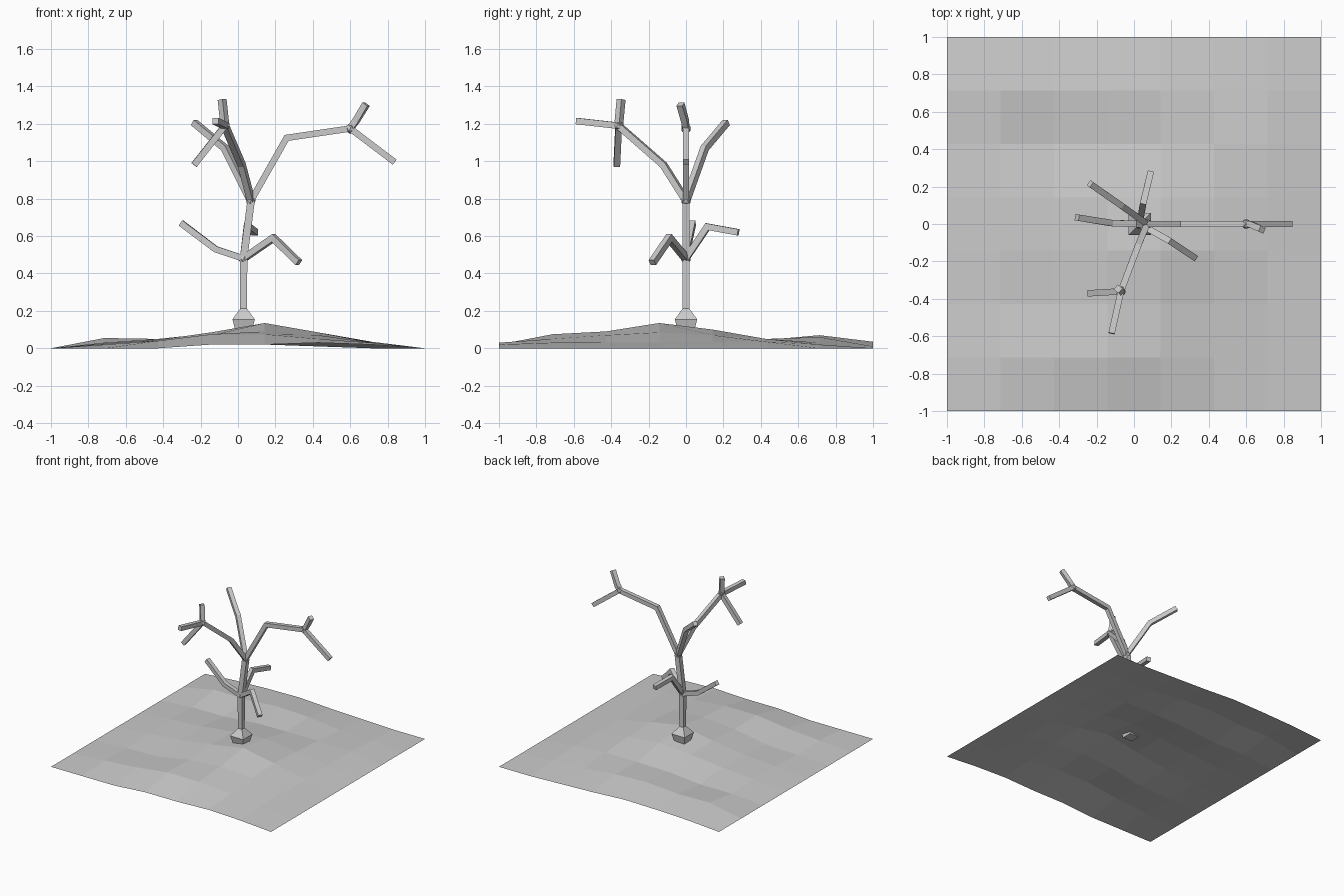
import bpy, bmesh
from mathutils import Vector

if "Cube" in bpy.data.objects:
    bpy.data.objects.remove(bpy.data.objects["Cube"])

def finish(bm, name):
    bmesh.ops.recalc_face_normals(bm, faces=bm.faces)
    me = bpy.data.meshes.new(name)
    bm.to_mesh(me)
    bm.free()
    ob = bpy.data.objects.new(name, me)
    bpy.context.collection.objects.link(ob)
    return ob

def sweep(bm, pts, radii):
    """Four-sided tube along a path, capped at both ends."""
    pts = [Vector(p) for p in pts]
    rings = []
    for i, p in enumerate(pts):
        a = (p - pts[i - 1]).normalized() if i else None
        b = (pts[i + 1] - p).normalized() if i < len(pts) - 1 else None
        a, b = a or b, b or a
        t = (a + b).normalized()
        side = t.cross(Vector((0, 0, 1)))
        side = side.normalized() if side.length > 0.02 else Vector((0, -1, 0))
        up = side.cross(t) / max(0.6, t.dot(a))
        r = radii[i]
        rings.append([bm.verts.new(p + (side * u + up * v) * r)
                      for u, v in ((1, 1), (-1, 1), (-1, -1), (1, -1))])
    for q, s in zip(rings, rings[1:]):
        for k in range(4):
            bm.faces.new((q[k], q[(k + 1) % 4], s[(k + 1) % 4], s[k]))
    bm.faces.new(rings[0])
    bm.faces.new(rings[-1])

# rolling ground: heights in hundredths, rows from front to back
HEIGHTS = [
    [0, 0, 0, 2, 2, 3, 2, 0],
    [0, 2, 4, 7.5, 7.5, 5, 3, 0],
    [0, 1, 2, 7, 9, 7, 3, 0],
    [0, 2.5, 4.5, 8.5, 13.5, 8.5, 3, 0],
    [0, 3, 5, 8, 10, 7, 3.5, 0],
    [0, 2, 2, 4.5, 5, 5, 3.5, 0],
    [0, 5.5, 5, 7, 6, 3, 2, 0],
    [0, 2, 3, 3.5, 2, 1, 0, 0],
]
bm = bmesh.new()
grid = [[bm.verts.new((-1 + 2 * i / 7, -1 + 2 * j / 7, h / 100))
         for i, h in enumerate(row)] for j, row in enumerate(HEIGHTS)]
for j in range(7):
    for i in range(7):
        bm.faces.new((grid[j][i], grid[j][i + 1], grid[j + 1][i + 1], grid[j + 1][i]))
finish(bm, "ground")

# trunk with its flared root
LOW, HIGH = (0.03, 0, 0.48), (0.07, 0, 0.79)
bm = bmesh.new()
sweep(bm, [(0.03, 0, 0.085), (0.03, 0, 0.155), (0.03, 0, 0.212), LOW, HIGH],
      [0.042, 0.06, 0.018, 0.02, 0.02])
finish(bm, "trunk")

# branches
FORK_R, FORK_F = (0.60, 0, 1.175), (-0.07, -0.36, 1.19)
PATHS = [
    [HIGH, (0.26, 0, 1.125), FORK_R],
    [FORK_R, (0.63, -0.005, 1.215), (0.685, -0.03, 1.305)],
    [FORK_R, (0.838, 0, 0.995)],
    [HIGH, (0.02, -0.12, 0.98), FORK_F],
    [FORK_F, (-0.12, -0.585, 1.215)],
    [FORK_F, (-0.085, -0.347, 1.33)],
    [FORK_F, (-0.235, -0.37, 0.98)],
    [HIGH, (-0.07, 0.10, 1.07), (-0.235, 0.215, 1.207)],
    [LOW, (-0.12, 0.005, 0.53), (-0.305, 0.035, 0.67)],
    [LOW, (0.19, -0.09, 0.59), (0.325, -0.18, 0.458)],
    [LOW, (0.05, 0.115, 0.65), (0.09, 0.28, 0.62)],
]
bm = bmesh.new()
for path in PATHS:
    sweep(bm, path, [0.017] * len(path))
finish(bm, "branches")

# swollen knots where branches meet
bm = bmesh.new()
for c in (LOW, HIGH, FORK_R, FORK_F):
    r = bmesh.ops.create_icosphere(bm, subdivisions=1, radius=0.029)
    bmesh.ops.translate(bm, verts=r["verts"], vec=c)
finish(bm, "branch_knots")
